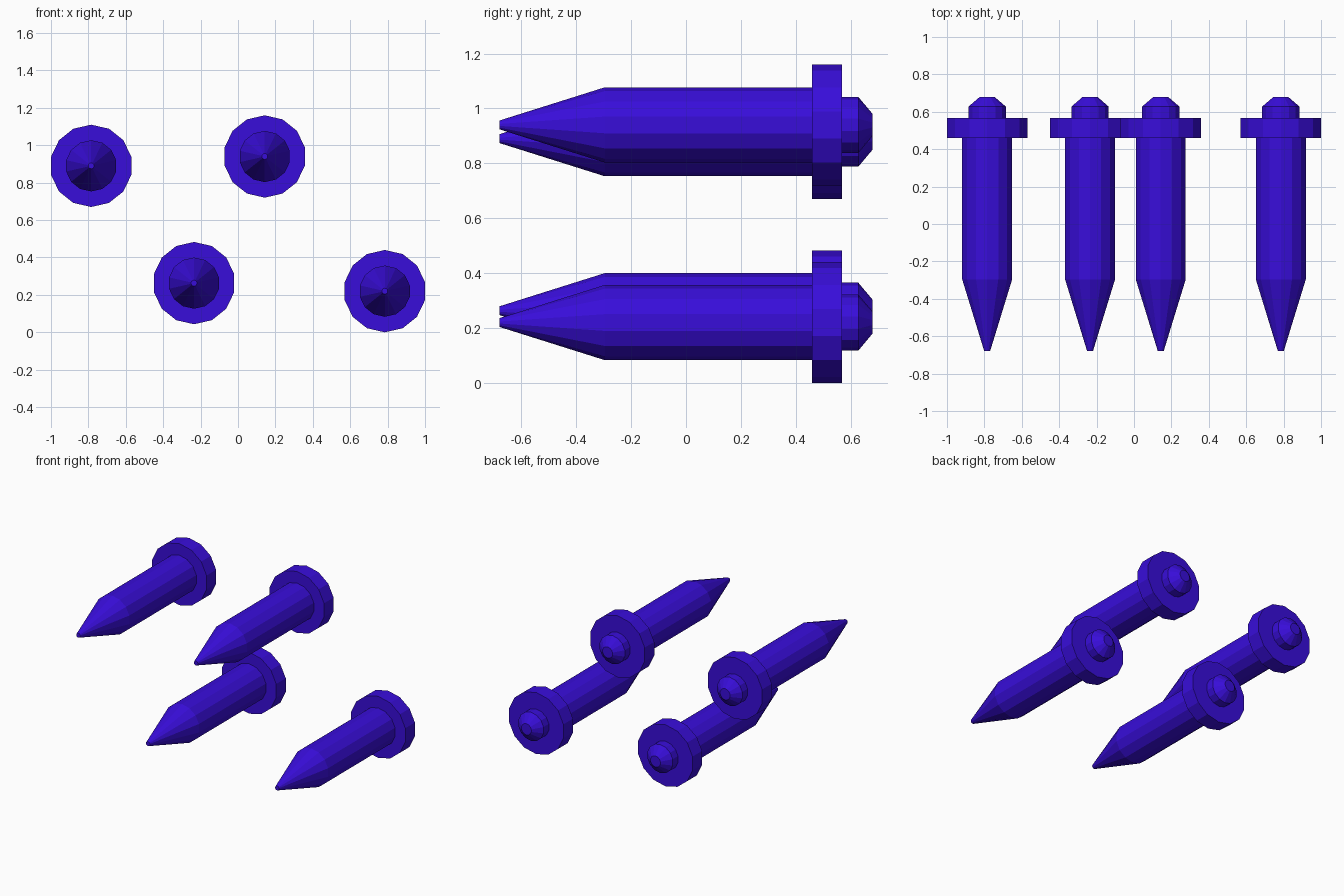
import bpy, bmesh
from math import sin, cos, tau

if "Cube" in bpy.data.objects:
    bpy.data.objects.remove(bpy.data.objects["Cube"])

SIDES = 14
# (y, radius) from pointed tip to rounded head
PROFILE = [(-0.68, 0.016), (-0.296, 0.137), (0.46, 0.137), (0.46, 0.22),
           (0.568, 0.22), (0.568, 0.102), (0.628, 0.102), (0.68, 0.04)]
# (x, z) of each spike
CENTRES = [(-0.785, 0.89), (0.143, 0.94), (-0.235, 0.263), (0.785, 0.22)]

mat = bpy.data.materials.new("violet_blue")
mat.diffuse_color = (0.04, 0.004, 0.7, 1)
mat.use_nodes = True
mat.node_tree.nodes["Principled BSDF"].inputs["Base Color"].default_value = mat.diffuse_color

# lathed spike: tip, shaft, collar and head
bm = bmesh.new()
rings = [[bm.verts.new((r * sin(tau * k / SIDES), y, r * cos(tau * k / SIDES)))
          for k in range(SIDES)] for y, r in PROFILE]
for a, b in zip(rings, rings[1:]):
    for k in range(SIDES):
        n = (k + 1) % SIDES
        bm.faces.new((a[k], a[n], b[n], b[k]))
bm.faces.new(rings[0])
bm.faces.new(rings[-1])
bmesh.ops.recalc_face_normals(bm, faces=bm.faces[:])
mesh = bpy.data.meshes.new("spike")
bm.to_mesh(mesh)
bm.free()
mesh.materials.append(mat)

# four copies side by side
for i, (x, z) in enumerate(CENTRES, 1):
    ob = bpy.data.objects.new(f"spike_{i}", mesh)
    ob.location = (x, 0, z)
    bpy.context.collection.objects.link(ob)
